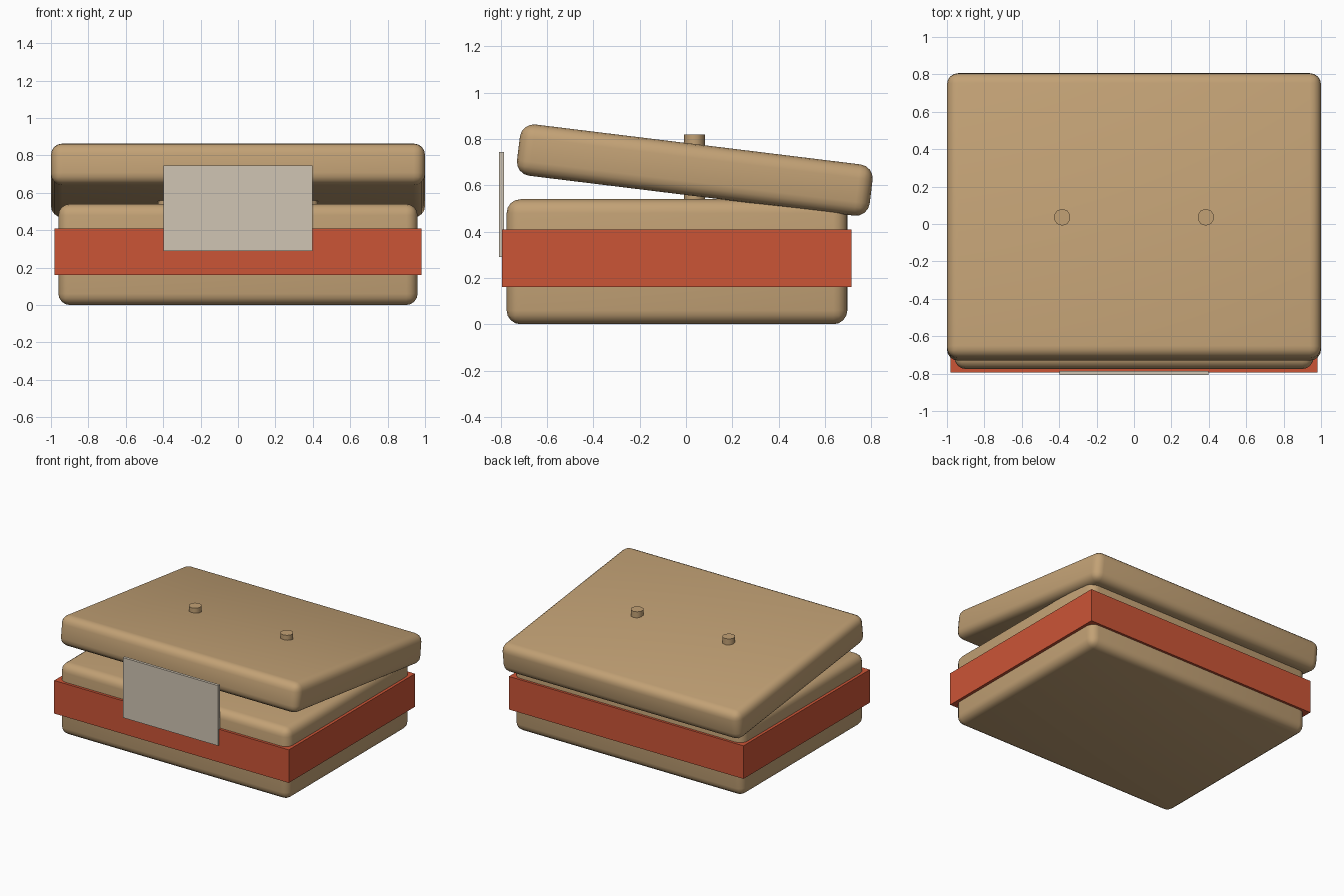
import bpy, math

if "Cube" in bpy.data.objects:
    bpy.data.objects.remove(bpy.data.objects["Cube"])

def material(name, rgb):
    m = bpy.data.materials.new(name)
    m.diffuse_color = (*rgb, 1)
    m.use_nodes = True
    m.node_tree.nodes["Principled BSDF"].inputs["Base Color"].default_value = m.diffuse_color
    return m

TAN = material("tan", (0.54, 0.357, 0.178))
RED = material("orange_red", (0.60, 0.09, 0.037))
GREY = material("warm_grey", (0.63, 0.56, 0.455))

def box(name, center, size, mat, radius=0.0, tilt=0.0):
    """Box with optional rounded edges and a tilt about x."""
    bpy.ops.mesh.primitive_cube_add(size=1)
    ob = bpy.context.object
    ob.name = name
    ob.scale = size
    bpy.ops.object.transform_apply(location=False, rotation=False, scale=True)
    ob.location = center
    ob.rotation_euler.x = tilt
    ob.data.materials.append(mat)
    if radius:
        mod = ob.modifiers.new("rounded_edges", 'BEVEL')
        mod.width = radius
        mod.segments = 4
        bpy.ops.object.modifier_apply(modifier=mod.name)
        bpy.ops.object.shade_smooth_by_angle(angle=math.radians(35))
    return ob

# Rounded lower block
box("base", (0, -0.039, 0.27), (1.92, 1.472, 0.54), TAN, 0.06)

# Coloured band around the block
box("band", (0, -0.04, 0.285), (1.964, 1.51, 0.25), RED)

# Tilted upper slab
box("lid", (0, 0.038, 0.666), (2.0, 1.535, 0.223), TAN, 0.06, math.radians(-7))

# Thin plate standing at the front
box("front_plate", (0, -0.797, 0.517), (0.797, 0.021, 0.455), GREY)

# Two upright pegs through the slab
for side, x in (("left", -0.384), ("right", 0.384)):
    bpy.ops.mesh.primitive_cylinder_add(vertices=10, radius=0.045, depth=0.32,
                                        location=(x, 0.036, 0.66))
    peg = bpy.context.object
    peg.name = side + "_peg"
    peg.data.materials.append(TAN)
    bpy.ops.object.shade_smooth_by_angle(angle=math.radians(40))
